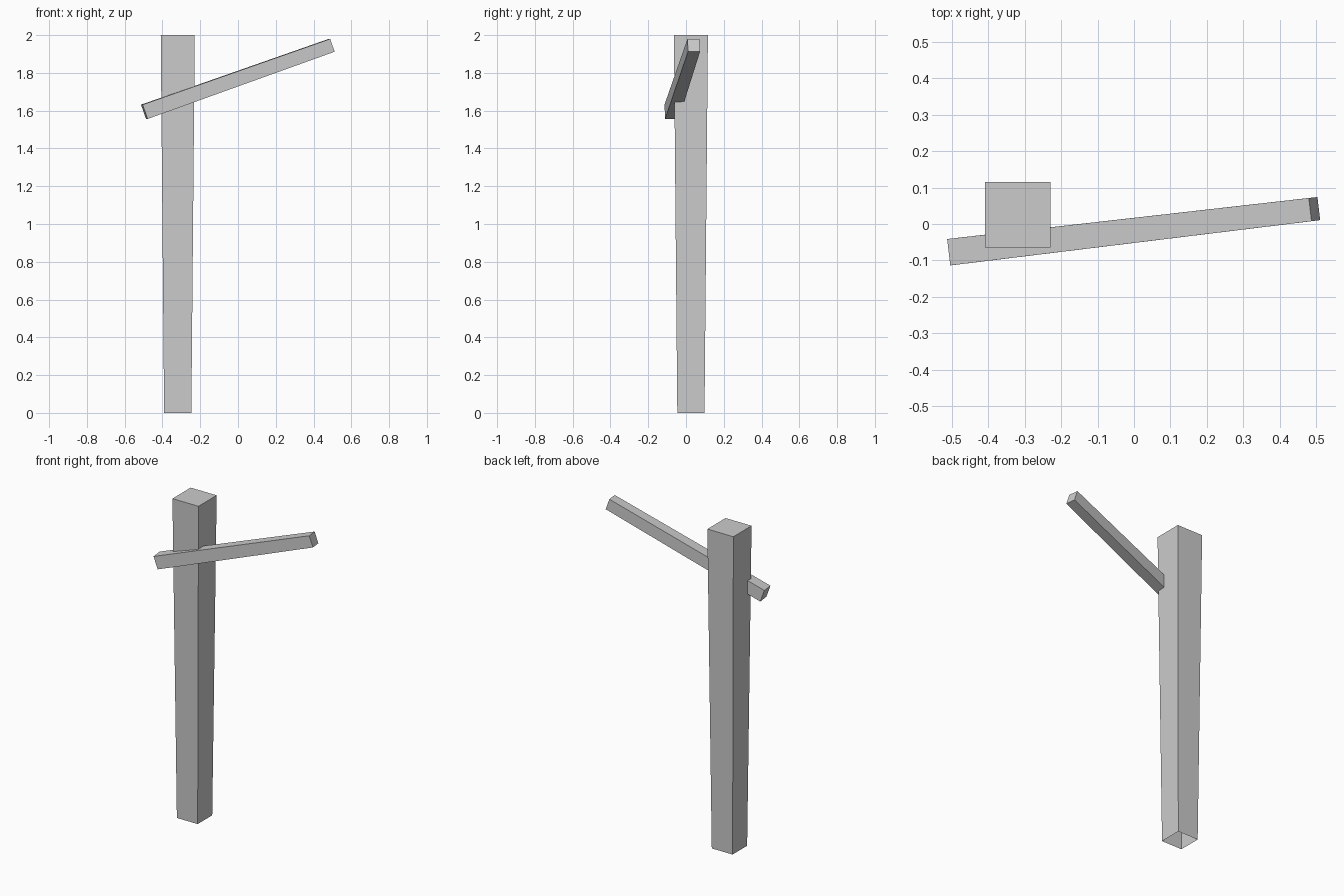
import bpy
from mathutils import Vector

if "Cube" in bpy.data.objects:
    bpy.data.objects.remove(bpy.data.objects["Cube"])


def tapered_beam(name, start, end, size_a, size_b, side, cap_start=True):
    """Four-sided beam from start to end; sizes are (side, up) at each end."""
    start, end = Vector(start), Vector(end)
    d = (end - start).normalized()
    side = Vector(side)
    side = (side - d * side.dot(d)).normalized()
    up = d.cross(side)
    verts = []
    for c, (w, h) in ((start, size_a), (end, size_b)):
        for s, u in ((-1, -1), (1, -1), (1, 1), (-1, 1)):
            verts.append(c + side * (s * w / 2) + up * (u * h / 2))
    faces = [(i, (i + 1) % 4, (i + 1) % 4 + 4, i + 4) for i in range(4)]
    faces.append((4, 5, 6, 7))
    if cap_start:
        faces.append((3, 2, 1, 0))
    mesh = bpy.data.meshes.new(name)
    mesh.from_pydata(verts, [], faces)
    obj = bpy.data.objects.new(name, mesh)
    bpy.context.collection.objects.link(obj)
    return obj


# Upright post, wider at the top, open underneath
tapered_beam("post", (-0.319, 0.026, 0), (-0.319, 0.026, 2),
             (0.144, 0.144), (0.18, 0.18), (1, 0, 0), cap_start=False)

# Slanted arm crossing the front of the post, slightly thinner at its high end
arm_start, arm_end = Vector((-0.496, -0.076, 1.594)), Vector((0.496, 0.041, 1.946))
arm_side = (arm_end - arm_start).cross(Vector((0, 0, 1)))
tapered_beam("arm", arm_start, arm_end, (0.073, 0.08), (0.064, 0.072), arm_side)
